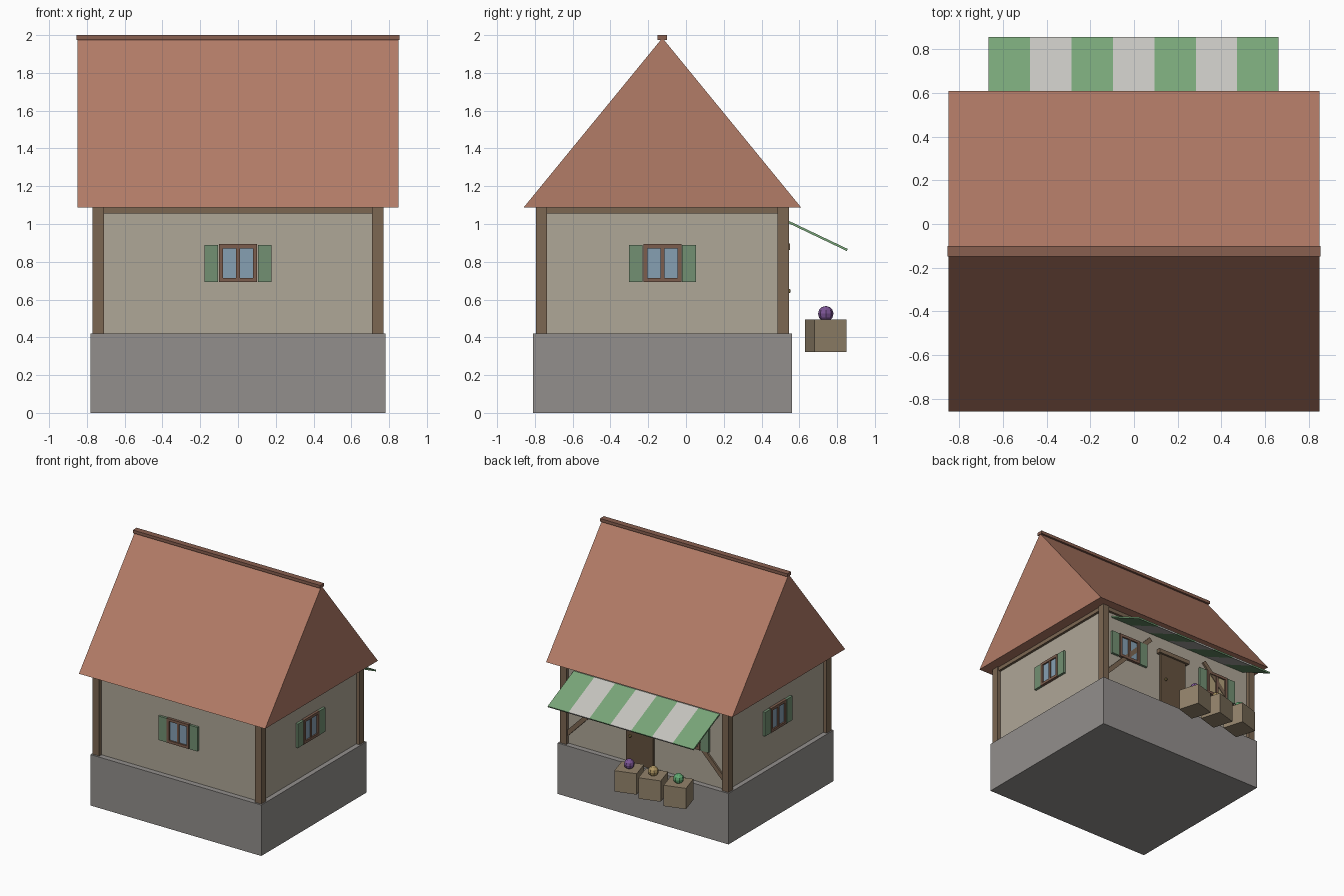
import bpy, bmesh, math
from mathutils import Matrix, Vector

if "Cube" in bpy.data.objects:
    bpy.data.objects.remove(bpy.data.objects["Cube"])

CY = -0.125            # house centre in y
WX, WY = 0.74, 0.64    # wall half sizes

def mat(name, *rgb):
    m = bpy.data.materials.new(name)
    m.diffuse_color = (*rgb, 1)
    m.use_nodes = True
    m.node_tree.nodes["Principled BSDF"].inputs["Base Color"].default_value = m.diffuse_color
    return m

STONE = mat("stone", .29, .275, .265)
PLASTER = mat("plaster", .43, .385, .31)
WOOD = mat("timber", .2, .135, .085)
DOOR = mat("door_wood", .13, .085, .05)
FRAME = mat("frame_wood", .2, .11, .075)
TILE = mat("roof_tile", .45, .2, .135)
RIDGE = mat("ridge_tile", .25, .115, .08)
SHUTTER = mat("shutter_green", .17, .28, .17)
GREEN = mat("awning_green", .19, .38, .19)
WHITE = mat("awning_white", .56, .55, .52)
GLASS = mat("glass", .24, .35, .45)
WARM = mat("warm_glass", .45, .36, .2)
CRATE = mat("crate_wood", .29, .225, .145)
METAL = mat("knob_metal", .3, .22, .08)

def add(name, bm, m, M=Matrix()):
    me = bpy.data.meshes.new(name)
    bm.transform(M)
    bmesh.ops.recalc_face_normals(bm, faces=bm.faces)
    bm.to_mesh(me)
    bm.free()
    me.materials.append(m)
    ob = bpy.data.objects.new(name, me)
    bpy.context.collection.objects.link(ob)
    return ob

def box(name, lo, hi, m, M=Matrix()):
    lo, hi = Vector(lo), Vector(hi)
    bm = bmesh.new()
    bmesh.ops.create_cube(bm, size=1)
    S = Matrix.Translation((lo + hi) / 2) @ Matrix.Diagonal((*(hi - lo), 1))
    return add(name, bm, m, M @ S)

def ball(name, loc, r, m, seg=8, rings=5):
    bm = bmesh.new()
    bmesh.ops.create_uvsphere(bm, u_segments=seg, v_segments=rings, radius=r)
    return add(name, bm, m, Matrix.Translation(loc))

def facing(x, y, deg):
    return Matrix.Translation((x, y, 0)) @ Matrix.Rotation(math.radians(deg), 4, 'Z')

# Stone base and plaster walls
box("stone_base", (-.78, CY - .685, 0), (.78, CY + .685, .42), STONE)
box("walls", (-WX, CY - WY, .42), (WX, CY + WY, 1.09), PLASTER)

# Corner posts and top beams
for sx in (-1, 1):
    for sy in (-1, 1):
        x, y = sx * .74, CY + sy * .64
        box("corner_post", (x - .03, y - .03, .42), (x + .03, y + .03, 1.09), WOOD)
for s in (-1, 1):
    y, x = CY + s * WY, s * WX
    box("long_beam", (-.71, y - .02, 1.055), (.71, y + .02, 1.09), WOOD)
    box("side_beam", (x - .02, CY - .61, 1.055), (x + .02, CY + .61, 1.09), WOOD)

# Gabled roof prism and ridge cap
bm = bmesh.new()
tri = [bm.verts.new((-.85, y, z)) for y, z in ((CY - .735, 1.087), (CY + .735, 1.087), (CY, 1.985))]
f = bm.faces.new(tri)
ext = bmesh.ops.extrude_face_region(bm, geom=[f], use_keep_orig=True)
bmesh.ops.translate(bm, vec=(1.7, 0, 0), verts=[v for v in ext["geom"] if isinstance(v, bmesh.types.BMVert)])
add("roof", bm, TILE)
box("ridge_cap", (-.855, CY - .025, 1.975), (.855, CY + .025, 2.0), RIDGE)

# Shuttered windows, built facing local -y
def window(M, glass=GLASS):
    box("window_glass", (-.085, -.01, .71), (.085, .01, .875), glass, M)
    for s in (-1, 1):
        a, b = sorted((s * .08, s * .1))
        box("window_jamb", (a, -.022, .692), (b, .01, .893), FRAME, M)
        a, b = sorted((s * .105, s * .178))
        box("shutter", (a, -.02, .692), (b, .005, .89), SHUTTER, M)
    for z in (.692, .871):
        box("window_rail", (-.08, -.022, z), (.08, .01, z + .022), FRAME, M)
    box("window_mullion", (-.01, -.018, .714), (.01, .01, .871), FRAME, M)

BACK = CY + WY
window(facing(0, CY - WY, 0))
window(facing(WX, CY, 90))
window(facing(-WX, CY, -90))
window(facing(.49, BACK, 180))
window(facing(-.4, BACK, 180), WARM)

# Door with lintel and knob
box("door", (-.075, BACK - .01, .42), (.175, BACK + .02, .865), DOOR)
box("door_lintel", (-.1, BACK - .01, .863), (.2, BACK + .036, .897), WOOD)
ball("door_knob", (.13, BACK + .028, .645), .012, METAL)

# Diagonal timber braces
a, b = Vector((.72, 0, .5)), Vector((.27, 0, .96))
half, tilt = (b - a).length / 2, math.atan2(b.z - a.z, a.x - b.x)
for s in (-1, 1):
    M = Matrix.Translation((s * (a.x + b.x) / 2, BACK, (a.z + b.z) / 2)) @ Matrix.Rotation(s * tilt, 4, 'Y')
    box("brace", (-half, -.01, -.018), (half, .015, .018), WOOD, M)

# Striped awning
slope = Matrix.Translation((0, BACK, 1.024)) @ Matrix.Rotation(math.atan2(-.155, .325), 4, 'X')
w = 1.33 / 7
for i in range(7):
    x = -.667 + i * w
    box("awning_stripe", (x, 0, -.006), (x + w, .375, .006), WHITE if i % 2 else GREEN, slope)

# Market crates with produce
for x, rgb in ((0, (.2, .09, .3)), (-.22, (.42, .3, .12)), (-.45, (.12, .4, .17))):
    M = Matrix.Translation((x, .74, 0)) @ Matrix.Rotation(.29, 4, 'Z')
    box("crate", (-.088, -.088, .323), (.088, .088, .495), CRATE, M)
    ball("produce", (x, .74, .525), .041, mat("produce", *rgb), 8, 6)
